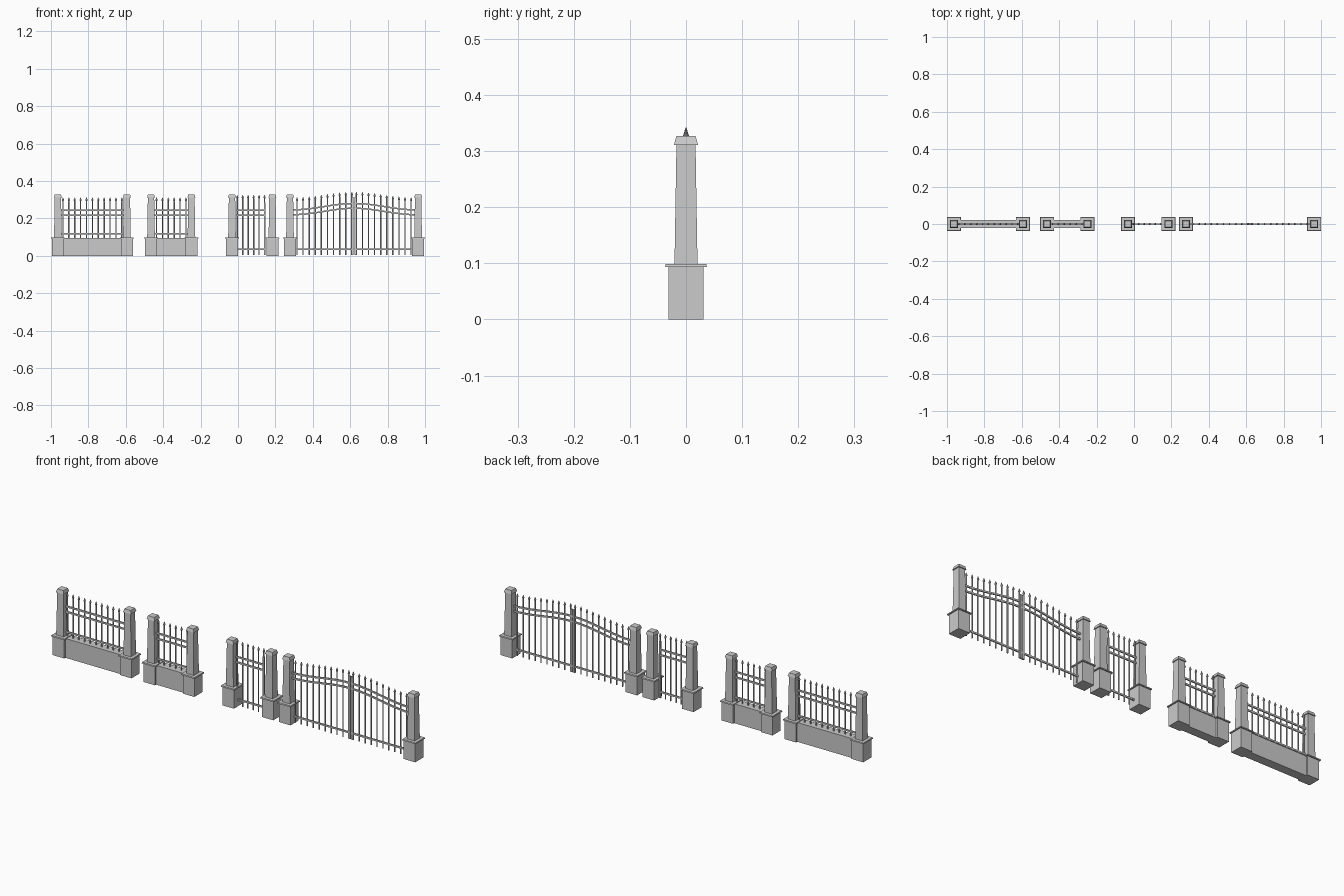
import bpy, bmesh, math

if "Cube" in bpy.data.objects:
    bpy.data.objects.remove(bpy.data.objects["Cube"])

def finish(name, bm):
    bmesh.ops.recalc_face_normals(bm, faces=bm.faces)
    me = bpy.data.meshes.new(name)
    bm.to_mesh(me)
    bm.free()
    ob = bpy.data.objects.new(name, me)
    bpy.context.collection.objects.link(ob)
    return ob

def loft(bm, x, profile, sides, turn):
    """Stack of regular rings (radius, z) around x, capped at both ends."""
    rings = []
    for r, z in profile:
        rings.append([bm.verts.new((x + r * math.cos(turn + 2 * math.pi * i / sides),
                                    r * math.sin(turn + 2 * math.pi * i / sides), z))
                      for i in range(sides)])
    for a, b in zip(rings, rings[1:]):
        for i in range(sides):
            j = (i + 1) % sides
            bm.faces.new((a[i], a[j], b[j], b[i]))
    bm.faces.new(rings[0])
    bm.faces.new(rings[-1])

def sweep(bm, points, height, depth):
    """Rectangular rail following (x, z) points."""
    rings = []
    for x, z in points:
        rings.append([bm.verts.new((x, sy * depth / 2, z + sz * height / 2))
                      for sy, sz in ((-1, -1), (1, -1), (1, 1), (-1, 1))])
    for a, b in zip(rings, rings[1:]):
        for i in range(4):
            j = (i + 1) % 4
            bm.faces.new((a[i], a[j], b[j], b[i]))
    bm.faces.new(rings[0])
    bm.faces.new(rings[-1])

def pillar(name, x):
    # plinth, ledge, tapered shaft and cap; half-widths against height
    half = [(.0315, 0), (.0315, .093), (.0372, .093), (.0360, .099), (.0205, .099),
            (.0170, .311), (.0215, .311), (.0170, .327)]
    bm = bmesh.new()
    loft(bm, x, [(h * math.sqrt(2), z) for h, z in half], 4, math.pi / 4)
    finish(name, bm)

def bars(name, xs, z0, top):
    bm = bmesh.new()
    for x in xs:
        t = top(x)
        loft(bm, x, [(.0034, z0), (.0034, t - .022), (.0030, t - .020),
                     (.0060, t - .014), (.0008, t)], 6, 0)
    finish(name, bm)

def rails(name, x0, x1, curves, n=1):
    bm = bmesh.new()
    for f in curves:
        xs = [x0 + (x1 - x0) * i / n for i in range(n + 1)]
        sweep(bm, [(x, f(x)) for x in xs], .008, .006)
    finish(name, bm)

def spread(a, b, n):
    return [a + (b - a) * i / (n - 1) for i in range(n)]

def level(z):
    return lambda x: z

# stone pillars
PILLARS = [-.963, -.594, -.465, -.249, -.032, .184, .278, .963]
for i, px in enumerate(PILLARS):
    pillar(f"pillar_{i + 1}", px)

# fence panels on low walls
for label, a, b, n in (("long", -.963, -.594, 11), ("short", -.465, -.249, 6)):
    bm = bmesh.new()
    sweep(bm, [(a, .048), (b, .048)], .096, .045)
    finish(f"{label}_wall", bm)
    c, w = (a + b) / 2, .0315 * (n - 1) / 2
    bars(f"{label}_fence_bars", spread(c - w, c + w, n), .09, level(.312))
    rails(f"{label}_fence_rails", a + .015, b - .015,
          [level(.118), level(.217), level(.244)])

# single gate
bars("small_gate_bars", spread(-.004, .142, 6), .004, level(.326))
rails("small_gate_rails", -.012, .146, [level(.034), level(.217), level(.244)])

# double gate with an arched top
MID, HALF = .6205, .325
def arch(base, rise):
    return lambda x: base + rise * .5 * (1 + math.cos(math.pi * min(1, abs(x - MID) / HALF)))

bars("double_gate_bars", spread(MID - .305, MID - .012, 10) + spread(MID + .012, MID + .305, 10),
     .004, arch(.312, .030))
rails("double_gate_bottom_rail", MID - HALF, MID + HALF, [level(.034)])
rails("double_gate_arched_rails", MID - HALF, MID + HALF,
      [arch(.220, .034), arch(.246, .034)], 20)

# meeting and latch stiles of the gates
for name, x, top in (("latch_stile", .142, .285), ("left_meeting_stile", MID - .006, .315),
                     ("right_meeting_stile", MID + .006, .315)):
    bm = bmesh.new()
    loft(bm, x, [(.0058, .004), (.0058, top)], 4, math.pi / 4)
    finish(name, bm)
